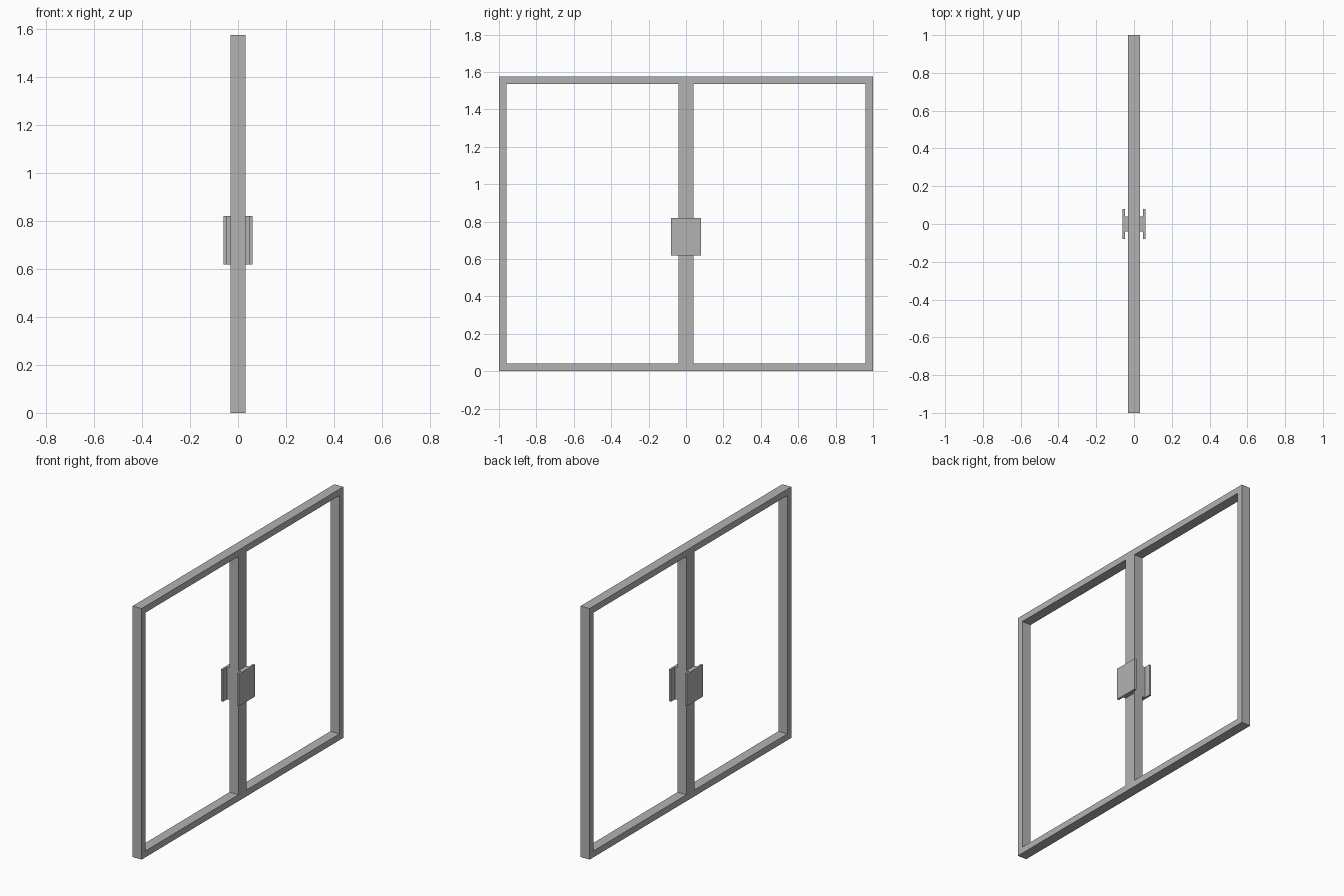
import bpy, bmesh

if "Cube" in bpy.data.objects:
    bpy.data.objects.remove(bpy.data.objects["Cube"])

HALF_DEPTH = 0.031
HEIGHT = 1.575
BAR = 0.04

# Darker grey metal
metal = bpy.data.materials.new("grey_metal")
metal.diffuse_color = (0.45, 0.45, 0.45, 1)
metal.use_nodes = True
metal.node_tree.nodes["Principled BSDF"].inputs["Base Color"].default_value = metal.diffuse_color


def box(name, x, y, z):
    """Box from (min, max) ranges."""
    bm = bmesh.new()
    bmesh.ops.create_cube(bm, size=1)
    for v in bm.verts:
        v.co = [r[0] + (c + 0.5) * (r[1] - r[0]) for c, r in zip(v.co, (x, y, z))]
    return finish(name, bm)


def finish(name, bm):
    bmesh.ops.recalc_face_normals(bm, faces=bm.faces)
    mesh = bpy.data.meshes.new(name)
    bm.to_mesh(mesh)
    bm.free()
    mesh.materials.append(metal)
    obj = bpy.data.objects.new(name, mesh)
    bpy.context.collection.objects.link(obj)
    return obj


# Door frame: a flat lattice with two openings, extruded to its depth
ys = [-1, -1 + BAR, -BAR, BAR, 1 - BAR, 1]
zs = [0, BAR, HEIGHT - BAR, HEIGHT]
bm = bmesh.new()
grid = [[bm.verts.new((-HALF_DEPTH, y, z)) for z in zs] for y in ys]
for i in range(len(ys) - 1):
    for j in range(len(zs) - 1):
        if j == 1 and i in (1, 3):
            continue
        bm.faces.new((grid[i][j], grid[i + 1][j], grid[i + 1][j + 1], grid[i][j + 1]))
ext = bmesh.ops.extrude_face_region(bm, geom=bm.faces[:], use_keep_orig=True)
moved = [g for g in ext["geom"] if isinstance(g, bmesh.types.BMVert)]
bmesh.ops.translate(bm, verts=moved, vec=(2 * HALF_DEPTH, 0, 0))
finish("door_frame", bm)

# Push handles on both faces of the centre post: a stem and a wider plate
for side, s in (("left", -1), ("right", 1)):
    box(f"handle_stem_{side}", sorted((s * HALF_DEPTH, s * 0.048)), (-0.039, 0.039), (0.618, 0.82))
    box(f"handle_plate_{side}", sorted((s * 0.048, s * 0.061)), (-0.079, 0.079), (0.618, 0.82))
